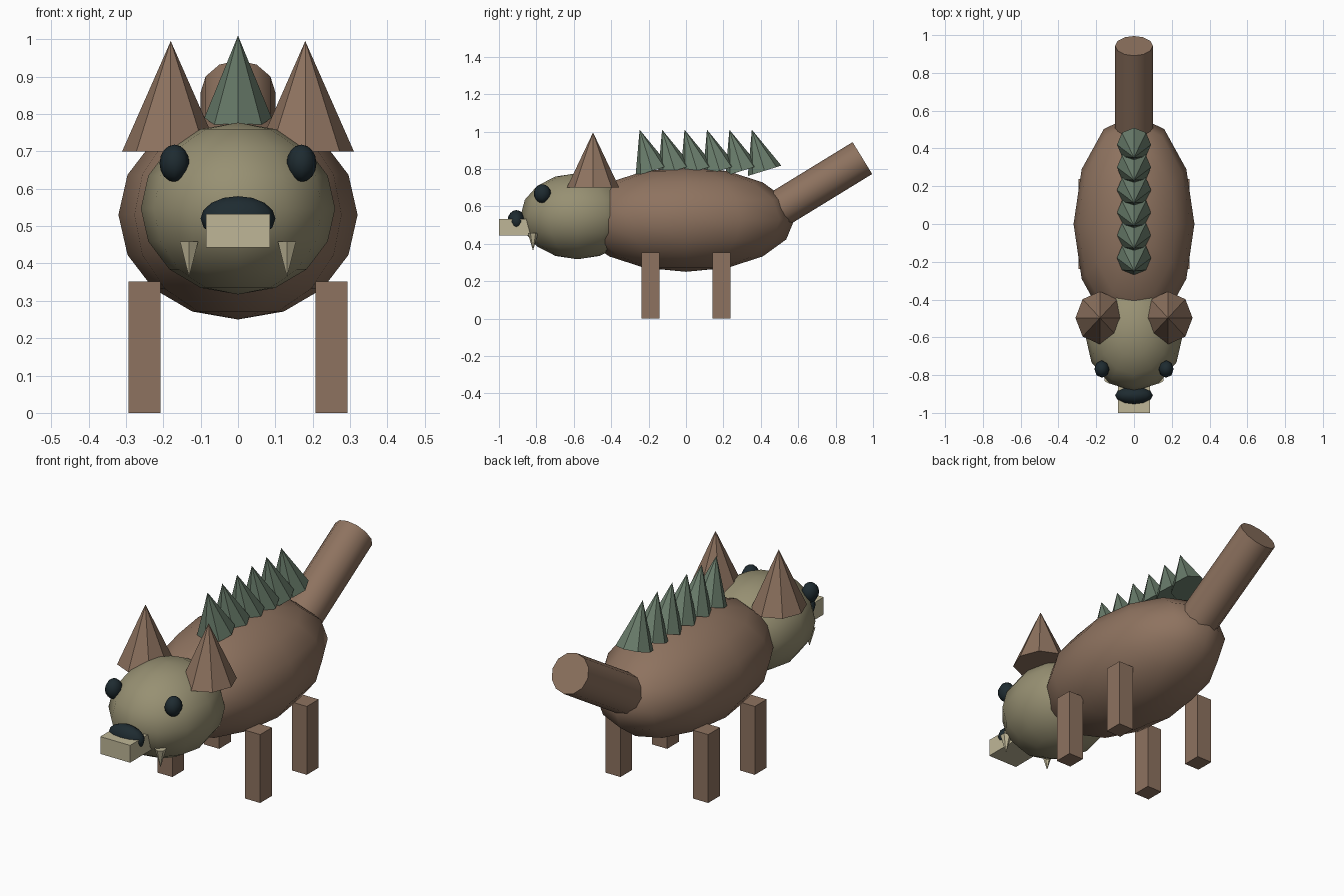
import bpy
from math import radians, sin, cos

if "Cube" in bpy.data.objects:
    bpy.data.objects.remove(bpy.data.objects["Cube"])


def material(name, r, g, b):
    m = bpy.data.materials.new(name)
    m.diffuse_color = (r, g, b, 1)
    m.use_nodes = True
    m.node_tree.nodes["Principled BSDF"].inputs["Base Color"].default_value = m.diffuse_color
    return m


brown = material("brown", 0.27, 0.17, 0.115)
olive = material("olive", 0.31, 0.28, 0.17)
cream = material("cream", 0.52, 0.47, 0.31)
green = material("green", 0.14, 0.20, 0.145)
dark = material("dark", 0.013, 0.024, 0.03)


def finish(name, mat, scale=(1, 1, 1)):
    o = bpy.context.object
    o.name = name
    o.scale = scale
    o.data.materials.append(mat)
    bpy.ops.object.transform_apply(location=False, rotation=False, scale=True)
    return o


def ball(name, mat, loc, radii, segments=12, rings=8):
    bpy.ops.mesh.primitive_uv_sphere_add(segments=segments, ring_count=rings, radius=1, location=loc)
    o = finish(name, mat, radii)
    bpy.ops.object.shade_smooth()
    return o


def cone(name, mat, base, height, rx, ry, sides=8, tilt=0.0):
    # base is the centre of the base; tilt turns the axis about x
    mid = (base[0], base[1] - sin(tilt) * height / 2, base[2] + cos(tilt) * height / 2)
    bpy.ops.mesh.primitive_cone_add(vertices=sides, radius1=1, radius2=0, depth=height,
                                    location=mid, rotation=(tilt, 0, 0))
    return finish(name, mat, (rx, ry, 1))


def box(name, mat, lo, hi):
    bpy.ops.mesh.primitive_cube_add(size=1, location=[(a + b) / 2 for a, b in zip(lo, hi)])
    return finish(name, mat, [b - a for a, b in zip(lo, hi)])


# body and head
ball("body", brown, (0, 0, 0.53), (0.32, 0.58, 0.28))
ball("head", olive, (0, -0.58, 0.547), (0.26, 0.305, 0.23))

# muzzle
ball("nose", dark, (0, -0.907, 0.52), (0.1, 0.048, 0.06))
box("snout", cream, (-0.085, -1.0, 0.443), (0.085, -0.82, 0.532))

# paired parts
for side, s in (("left", -1), ("right", 1)):
    ball(side + "_eye", dark, (s * 0.17, -0.768, 0.668), (0.04, 0.046, 0.05), 8, 8)
    cone(side + "_ear", brown, (s * 0.18, -0.497, 0.70), 0.295, 0.13, 0.14)
    cone(side + "_fang", cream, (s * 0.131, -0.818, 0.458), 0.095, 0.028, 0.028, 6, radians(180))
    for end, y in (("front", -0.19), ("back", 0.19)):
        box(f"{end}_{side}_leg", brown,
            (s * 0.25 - 0.043, y - 0.048, 0), (s * 0.25 + 0.043, y + 0.048, 0.352))

# row of back spikes leaning forward
for i in range(6):
    cone(f"back_spike_{i + 1}", green, (0, -0.18 + 0.12 * i, 0.79), 0.23, 0.09, 0.094, 8, 0.3)

# raised tail
angle, length = radians(31.5), 0.56
bpy.ops.mesh.primitive_cylinder_add(
    vertices=12, radius=0.1, depth=length, rotation=(angle - radians(90), 0, 0),
    location=(0, 0.943 - cos(angle) * length / 2, 0.858 - sin(angle) * length / 2))
finish("tail", brown)
bpy.ops.object.shade_smooth_by_angle(angle=radians(35))
